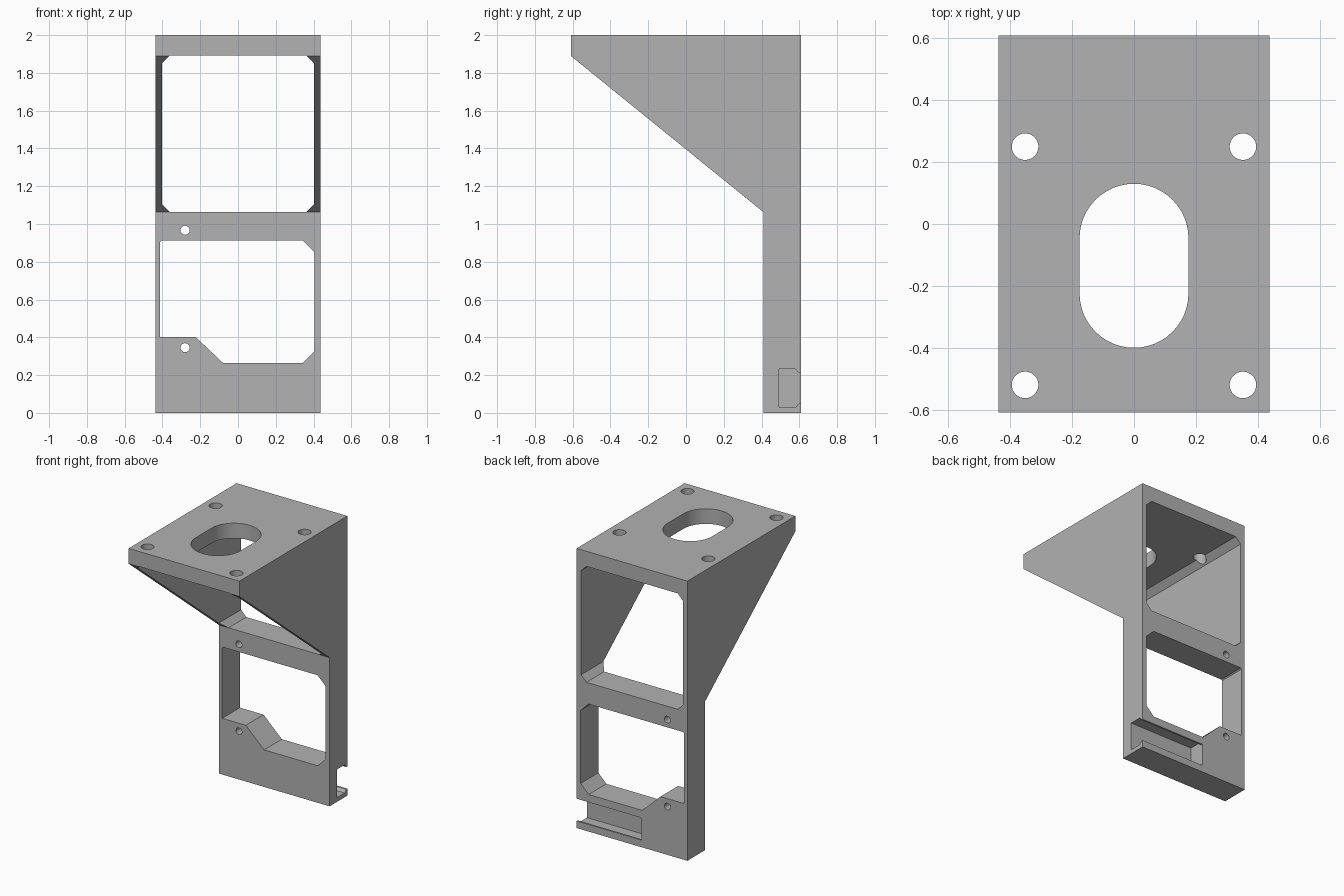
import bpy, bmesh
from math import pi, sin, cos
from mathutils import Vector

if "Cube" in bpy.data.objects:
    bpy.data.objects.remove(bpy.data.objects["Cube"], do_unlink=True)

grey = bpy.data.materials.new("plain_grey")
grey.use_nodes = True
colour = (0.445, 0.445, 0.445, 1)
grey.diffuse_color = colour
grey.node_tree.nodes["Principled BSDF"].inputs["Base Color"].default_value = colour


def prism(name, profile, axis, start, end):
    """Extrude a 2D profile along an axis; the profile uses the other two in order."""
    def place(p, depth):
        c = list(p)
        c.insert("xyz".index(axis), depth)
        return Vector(c)
    bm = bmesh.new()
    face = bm.faces.new([bm.verts.new(place(p, start)) for p in profile])
    out = bmesh.ops.extrude_face_region(bm, geom=[face])
    shift = place((0, 0), end - start)
    bmesh.ops.translate(bm, vec=shift,
                        verts=[g for g in out["geom"] if isinstance(g, bmesh.types.BMVert)])
    bmesh.ops.recalc_face_normals(bm, faces=bm.faces)
    mesh = bpy.data.meshes.new(name)
    bm.to_mesh(mesh)
    bm.free()
    mesh.materials.append(grey)
    obj = bpy.data.objects.new(name, mesh)
    bpy.context.collection.objects.link(obj)
    return obj


def oval(x, y, r, half=0, n=32):
    """Circle, or a slot with straight sides when half is above zero."""
    pts = []
    for side in (1, -1):
        for i in range(n // 2 + (1 if half else 0)):
            a = 2 * pi * i / n + (0 if side > 0 else pi)
            pts.append((x + r * cos(a), y + side * half + r * sin(a)))
    return pts


def cut(target, *args):
    """Subtract a prism from the target and discard the cutter."""
    cutter = prism("cutter", *args)
    cutter.hide_render = True
    mod = target.modifiers.new("cut", "BOOLEAN")
    mod.operation, mod.solver, mod.object = "DIFFERENCE", "EXACT", cutter
    bpy.context.view_layer.objects.active = target
    bpy.ops.object.modifier_apply(modifier=mod.name)
    mesh = cutter.data
    bpy.data.objects.remove(cutter, do_unlink=True)
    bpy.data.meshes.remove(mesh)


# Body: upright back with a gusseted shelf
bracket = prism("mounting_bracket",
                [(0.61, 0), (0.61, 2), (-0.61, 2), (-0.61, 1.89), (0.41, 1.063), (0.41, 0)],
                "x", -0.438, 0.438)

# Upper window between the two gussets, with chamfered corners
w, c, low, high = 0.403, 0.042, 1.063, 1.892
cut(bracket, [(-w + c, low), (w - c, low), (w, low + c), (w, high - c),
              (w - c, high), (-w + c, high), (-w, high - c), (-w, low + c)], "y", -1, 1)

# Lower window with a stepped sill
cut(bracket, [(-0.412, 0.402), (-0.225, 0.402), (-0.08, 0.265), (0.343, 0.265),
              (0.406, 0.328), (0.406, 0.85), (0.343, 0.912), (-0.405, 0.912),
              (-0.412, 0.905)], "y", 0, 1)

# Screw holes through the upright
for z in (0.345, 0.967):
    cut(bracket, oval(-0.28, z, 0.024), "y", 0, 1)

# Shelf: central slot and four corner holes
cut(bracket, oval(0, -0.135, 0.176, 0.089, 48), "z", 1.8, 2.1)
for x in (-0.352, 0.352):
    for y in (-0.52, 0.25):
        cut(bracket, oval(x, y, 0.043), "z", 1.8, 2.1)

# Lipped channel in the lower back, open at one side
cut(bracket, [(0.493, 0.03), (0.58, 0.03), (0.597, 0.05), (0.7, 0.05),
              (0.7, 0.21), (0.597, 0.21), (0.58, 0.232), (0.493, 0.232)], "x", -0.075, 0.6)

bpy.ops.object.select_all(action="DESELECT")
bracket.select_set(True)
bpy.context.view_layer.objects.active = bracket
bpy.ops.object.shade_smooth_by_angle()
